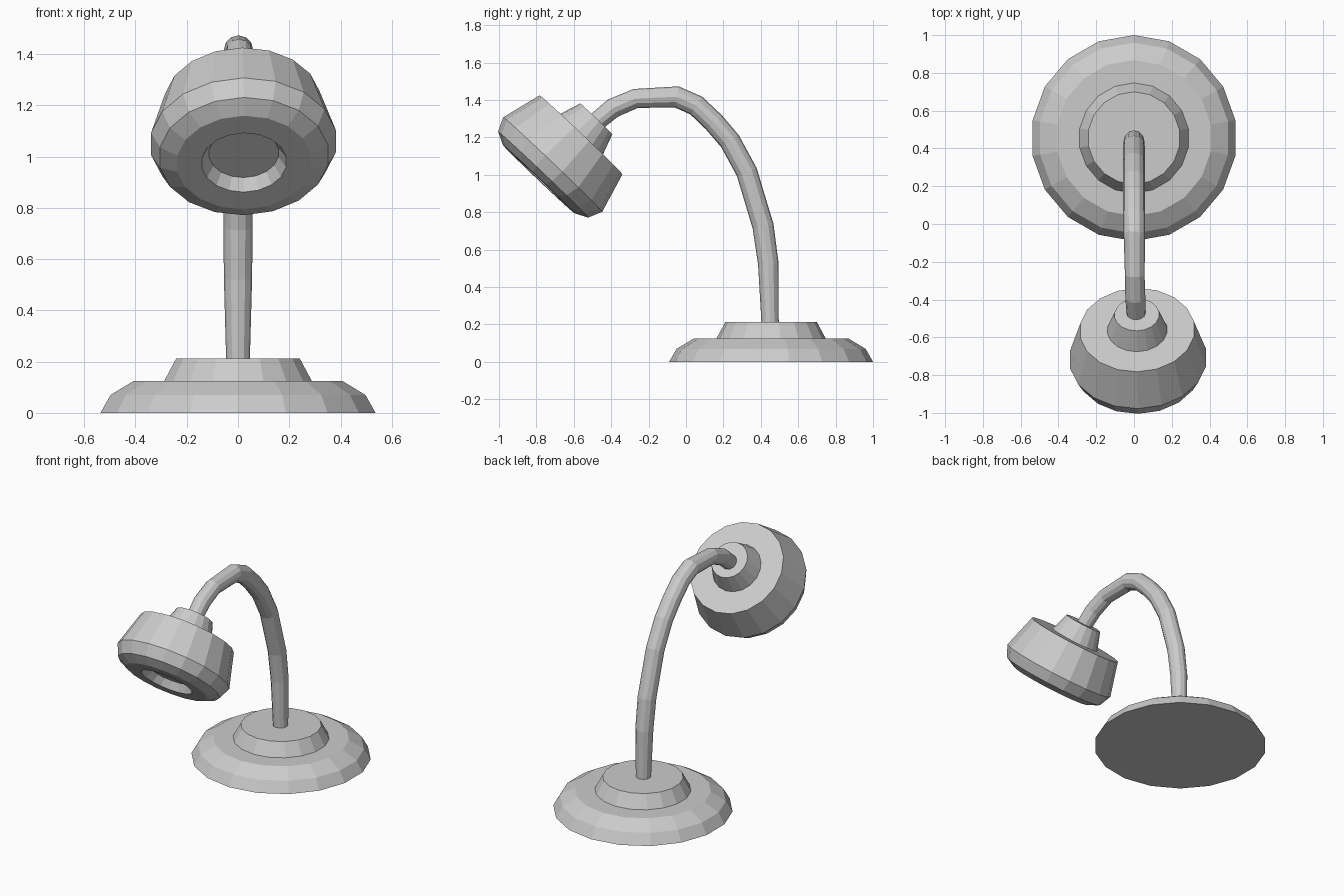
import bpy, bmesh
from math import sin, cos, tau
from mathutils import Vector

cube = bpy.data.objects.get("Cube")
if cube:
    bpy.data.objects.remove(cube)

GREY = (0.6, 0.6, 0.6, 1)
grey = bpy.data.materials.new("plain grey")
grey.use_nodes = True
grey.diffuse_color = GREY
grey.node_tree.nodes["Principled BSDF"].inputs["Base Color"].default_value = GREY


def loft(name, rings, sides):
    """Closed solid through rings of (centre, axis, radius)."""
    bm = bmesh.new()
    loops = []
    for centre, axis, radius in rings:
        z = Vector(axis).normalized()
        x = Vector((1, 0, 0))
        x = (x - z * x.dot(z)).normalized()
        y = z.cross(x)
        angles = [tau * i / sides for i in range(sides)]
        loops.append([bm.verts.new(Vector(centre) + radius * (x * sin(a) + y * cos(a)))
                      for a in angles])
    for low, high in zip(loops, loops[1:]):
        for i in range(sides):
            j = (i + 1) % sides
            bm.faces.new((low[i], low[j], high[j], high[i]))
    bm.faces.new(loops[0])
    bm.faces.new(loops[-1])
    bmesh.ops.recalc_face_normals(bm, faces=bm.faces)
    mesh = bpy.data.meshes.new(name)
    bm.to_mesh(mesh)
    bm.free()
    mesh.materials.append(grey)
    obj = bpy.data.objects.new(name, mesh)
    bpy.context.collection.objects.link(obj)
    return obj


def turned(name, profile, origin, axis, sides=18):
    """Turn a profile of (radius, height) around an axis."""
    axis = Vector(axis).normalized()
    return loft(name, [(Vector(origin) + axis * h, axis, r) for r, h in profile], sides)


# Stepped round base
BASE = (0, 0.455, 0)
UP = (0, 0, 1)
turned("base_plate", [(0.545, 0), (0.505, 0.07), (0.413, 0.125)], BASE, UP)
turned("base_collar", [(0.292, 0.125), (0.245, 0.212)], BASE, UP)

# Lamp head with a recessed lens, and its neck
HEAD = (0.017, -0.561, 1.214)
TILT = (-0.02, 0.69, 0.724)
turned("lamp_head", [(0.137, -0.278), (0.167, -0.328), (0.265, -0.328), (0.333, -0.294),
                     (0.366, -0.22), (0.306, 0)], HEAD, TILT)
turned("lamp_neck", [(0.159, 0), (0.119, 0.118)], HEAD, TILT)

# Bent arm: centre line points and radii
path = [(0, 0.45, 0.2, 0.046), (0, 0.44, 0.525, 0.055), (0, 0.412, 0.725, 0.057),
        (0, 0.325, 1.015, 0.057), (0, 0.235, 1.18, 0.057), (0, 0.15, 1.28, 0.057),
        (0, 0.055, 1.37, 0.057), (0.002, -0.05, 1.417, 0.057), (0.004, -0.27, 1.408, 0.052),
        (0.007, -0.39, 1.357, 0.053), (0.012, -0.49, 1.275, 0.05)]
points = [Vector(p[:3]) for p in path]
rings = []
for i, p in enumerate(points):
    ahead = points[min(i + 1, len(points) - 1)]
    behind = points[max(i - 1, 0)]
    # Average the two segment directions so each ring bisects its bend
    tangent = (ahead - p).normalized() + (p - behind).normalized()
    rings.append((p, tangent, path[i][3]))
loft("arm", rings, 12)
